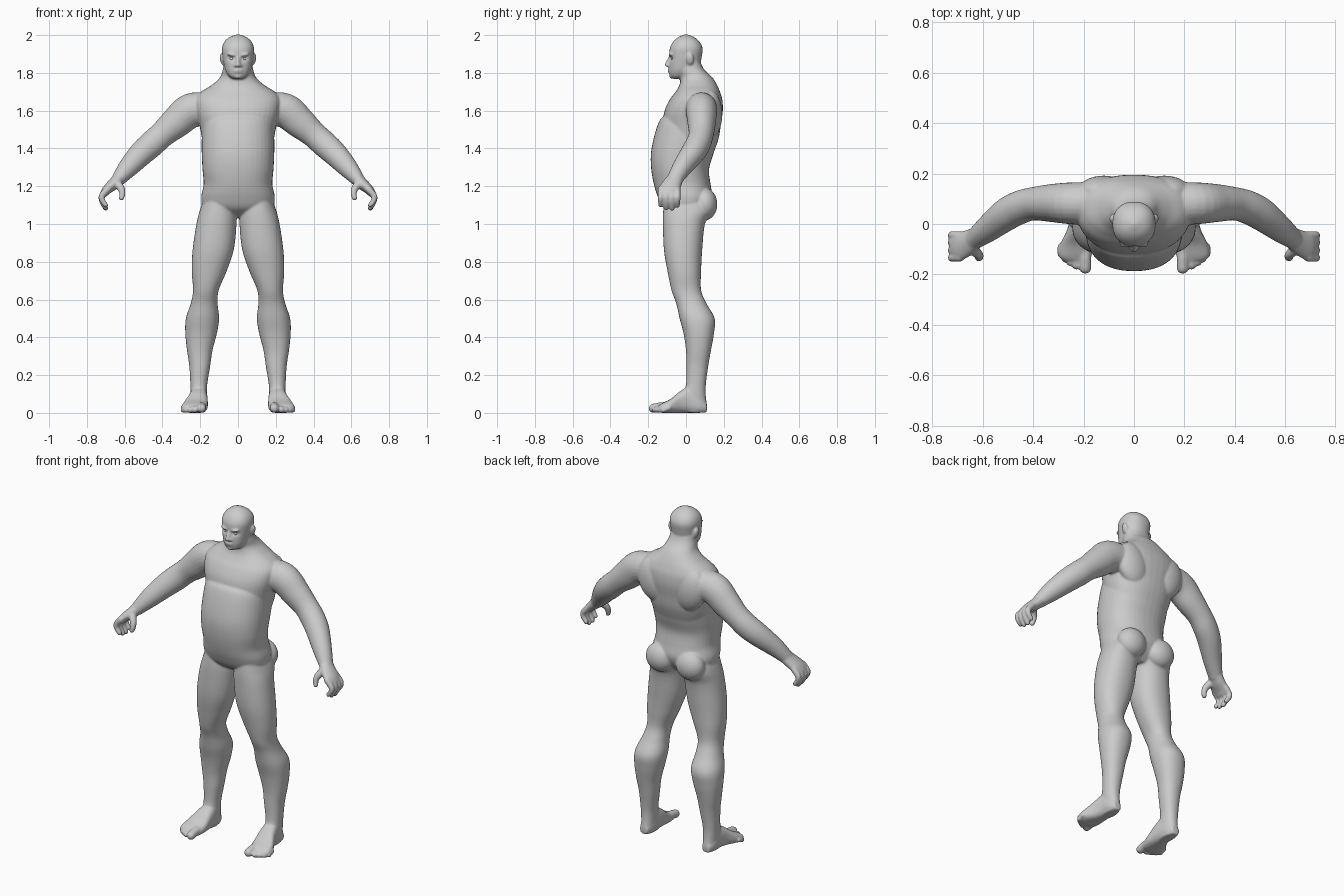
import bpy, bmesh, math
from mathutils import Vector, Matrix

bm = bmesh.new()


def smooth_rows(rows, k=5):
    """Catmull-Rom interpolation through rows of numbers."""
    out = []
    for i in range(len(rows) - 1):
        p0, p1 = rows[max(i - 1, 0)], rows[i]
        p2, p3 = rows[i + 1], rows[min(i + 2, len(rows) - 1)]
        for j in range(k):
            t = j / k
            out.append([0.5 * (2 * b + (c - a) * t + (2 * a - 5 * b + 4 * c - d) * t * t
                               + (3 * b - a - 3 * c + d) * t ** 3)
                        for a, b, c, d in zip(p0, p1, p2, p3)])
    return out + [list(rows[-1])]


def skin(rings, sides=(1,)):
    """Close a stack of rings into a solid, optionally on both sides of the body."""
    made = []
    for s in sides:
        vs = [[bm.verts.new((s * p[0], p[1], p[2])) for p in r] for r in rings]
        faces = [bm.faces.new(vs[0]), bm.faces.new(vs[-1])]
        n = len(vs[0])
        for a, b in zip(vs, vs[1:]):
            for i in range(n):
                faces.append(bm.faces.new((a[i], a[(i + 1) % n], b[(i + 1) % n], b[i])))
        bmesh.ops.recalc_face_normals(bm, faces=faces)
        made += [v for r in vs for v in r]
    return made


def unit_ring(e, n=40):
    for i in range(n):
        a = 2 * math.pi * i / n
        c, s = math.cos(a), math.sin(a)
        yield (math.copysign(abs(c) ** (2 / e), c), math.copysign(abs(s) ** (2 / e), s))


def loft(rows, e=2.2, axis='z', sides=(1,)):
    """Rows are (level, a0, a1, b0, b1): limits of each cross-section."""
    rings = []
    for h, a0, a1, b0, b1 in smooth_rows(rows):
        ring = []
        for u, v in unit_ring(e):
            a, b = (a0 + a1) / 2 + u * (a1 - a0) / 2, (b0 + b1) / 2 + v * (b1 - b0) / 2
            ring.append((a, b, h) if axis == 'z' else (a, h, b))
        rings.append(ring)
    return skin(rings, sides)


def sym(rows):
    return [(z, -w, w, y0, y1) for z, w, y0, y1 in rows]


def tube(rows, hint=(0, 1, 0), sides=(1, -1)):
    """Rows are (x, y, z, radius along hint, radius across it); ends are rounded."""
    pts = smooth_rows(rows)
    P = [Vector(r[:3]) for r in pts]
    T = [(P[min(i + 1, len(P) - 1)] - P[max(i - 1, 0)]).normalized() for i in range(len(P))]
    stations = []
    for k in (85, 60, 35, 15):
        a = math.radians(k)
        r = min(pts[0][3:])
        stations.append((P[0] - T[0] * r * math.sin(a), T[0], math.cos(a) * pts[0][3], math.cos(a) * pts[0][4]))
    stations += [(p, t, r[3], r[4]) for p, t, r in zip(P, T, pts)]
    for k in (15, 35, 60, 85):
        a = math.radians(k)
        r = min(pts[-1][3:])
        stations.append((P[-1] + T[-1] * r * math.sin(a), T[-1], math.cos(a) * pts[-1][3], math.cos(a) * pts[-1][4]))
    rings = []
    for p, t, ra, rb in stations:
        h = Vector(hint)
        b = (h - t * h.dot(t)).normalized()
        n = t.cross(b)
        rings.append([p + b * u * ra + n * v * rb for u, v in unit_ring(2, 24)])
    return skin(rings, sides)


def blob(c, r, sides=(1, -1), tilt=0):
    for s in sides:
        m = (Matrix.Translation((s * c[0], c[1], c[2])) @ Matrix.Rotation(s * tilt, 4, 'Y')
             @ Matrix.Diagonal((*r, 1)))
        bmesh.ops.create_uvsphere(bm, u_segments=24, v_segments=16, radius=1, matrix=m)


# belly and hips
loft(sym([(1.035, .10, -.05, .07), (1.08, .18, -.115, .115), (1.14, .195, -.148, .14),
          (1.21, .182, -.17, .13), (1.29, .188, -.184, .122), (1.37, .192, -.186, .145),
          (1.45, .192, -.172, .165), (1.53, .185, -.148, .16), (1.565, .165, -.125, .14),
          (1.585, .12, -.08, .10)]), 2.3)
# chest, shoulders and neck
loft(sym([(1.36, .165, -.10, .14), (1.45, .19, -.11, .172), (1.53, .205, -.122, .185),
          (1.60, .222, -.113, .195), (1.66, .225, -.085, .192), (1.70, .195, -.055, .18),
          (1.735, .14, -.035, .165), (1.775, .096, -.03, .14), (1.82, .08, -.04, .095),
          (1.87, .072, -.03, .072)]), 2.3)
blob((.1, .1, 1.105), (.088, .066, .085))             # buttocks
blob((.12, .13, 1.58), (.10, .062, .13), tilt=.3)     # shoulder blades

# legs
loft([(1.17, .04, .165, -.11, .10), (1.08, .01, .2, -.12, .135), (1.0, .008, .22, -.122, .10),
      (.865, .022, .24, -.117, .086), (.75, .06, .245, -.098, .08), (.65, .102, .238, -.077, .08),
      (.58, .108, .25, -.052, .108), (.50, .1, .276, -.034, .152), (.42, .112, .279, -.013, .148),
      (.33, .135, .27, 0, .132), (.25, .147, .258, .002, .118), (.15, .163, .252, 0, .105),
      (.09, .165, .25, -.02, .105), (.03, .168, .245, -.03, .112), (.002, .175, .238, -.02, .105)],
     2.2, sides=(1, -1))
# feet and toes
loft([(.11, .185, .232, .005, .05), (.07, .168, .248, 0, .09), (.02, .162, .254, 0, .135),
      (-.03, .16, .268, 0, .115), (-.08, .16, .292, 0, .075), (-.125, .168, .298, 0, .052),
      (-.145, .18, .28, .005, .04)], 2.6, 'y', (1, -1))
for x, y, r in ((.193, -.174, .024), (.229, -.164, .017), (.252, -.152, .016),
                (.273, -.138, .015), (.29, -.12, .014)):
    tube([(x, -.09, r + .012, r, r), (x, (y - .09) / 2, r + .008, r, r), (x, y, r, r, r)], (1, 0, 0))

# arms
tube([(.15, .08, 1.61, .085, .085), (.25, .082, 1.60, .083, .092), (.33, .083, 1.535, .075, .083),
      (.40, .08, 1.475, .066, .07), (.455, .065, 1.425, .066, .07), (.51, .035, 1.375, .064, .066),
      (.58, -.02, 1.30, .052, .054), (.63, -.058, 1.24, .042, .038)])
# hands
tube([(.62, -.05, 1.25, .04, .034), (.655, -.072, 1.215, .05, .032),
      (.69, -.088, 1.185, .056, .026), (.707, -.09, 1.165, .053, .022)])
for i, (y, z) in enumerate(((-.134, 1.10), (-.104, 1.085), (-.073, 1.082), (-.045, 1.098))):
    tube([(.69, y, 1.185, .016, .018), (.72, y, 1.15, .016, .017),
          (.718, y, (z + 1.15) / 2, .015, .015), (.70, y, z, .013, .013)])
tube([(.65, -.09, 1.225, .024, .024), (.62, -.118, 1.19, .019, .02),
      (.612, -.13, 1.16, .016, .016), (.617, -.135, 1.138, .014, .014)])

# head, with eye sockets pressed in
head = loft(sym([(1.768, .022, -.068, -.02), (1.78, .045, -.083, .01), (1.81, .065, -.089, .045),
                 (1.85, .076, -.09, .075), (1.89, .082, -.089, .084), (1.93, .085, -.086, .088),
                 (1.962, .074, -.07, .074), (1.985, .052, -.047, .05), (1.998, .025, -.022, .024),
                 (2.004, .005, -.005, .005)]), 2.25)
for v in head:
    if v.co.y < 0:
        d = ((abs(v.co.x) - .033) / .02) ** 2 + ((v.co.z - 1.877) / .012) ** 2
        v.co.y += .014 * math.exp(-d)
# nose, brows, lips, chin and ears
tube([(0, -.082, 1.885, .009, .009), (0, -.094, 1.86, .010, .010), (0, -.104, 1.842, .012, .010)],
     (1, 0, 0), (1,))
blob((.012, -.092, 1.838), (.010, .012, .008))
blob((.032, -.08, 1.896), (.028, .014, .008), tilt=-.15)
blob((0, -.087, 1.815), (.027, .011, .006), (1,))
blob((0, -.085, 1.803), (.023, .011, .006), (1,))
blob((0, -.075, 1.783), (.022, .014, .014), (1,))
blob((.083, .022, 1.872), (.013, .02, .032), tilt=.2)

# fuse everything into one continuous skin
mesh = bpy.data.meshes.new("body")
bm.to_mesh(mesh)
bm.free()
body = bpy.data.objects.new("body", mesh)
bpy.context.collection.objects.link(body)
rm = body.modifiers.new("fuse", 'REMESH')
rm.mode = 'VOXEL'
rm.voxel_size = 0.006
rm.use_smooth_shade = True
sm = body.modifiers.new("soften", 'SMOOTH')
sm.factor = 0.5
sm.iterations = 5

# eyes
for s, side in ((1, "left"), (-1, "right")):
    bpy.ops.mesh.primitive_uv_sphere_add(segments=20, ring_count=12, radius=.012,
                                         location=(s * .033, -.066, 1.876))
    eye = bpy.context.object
    eye.name = side + "_eye"
    bpy.ops.object.shade_smooth()
